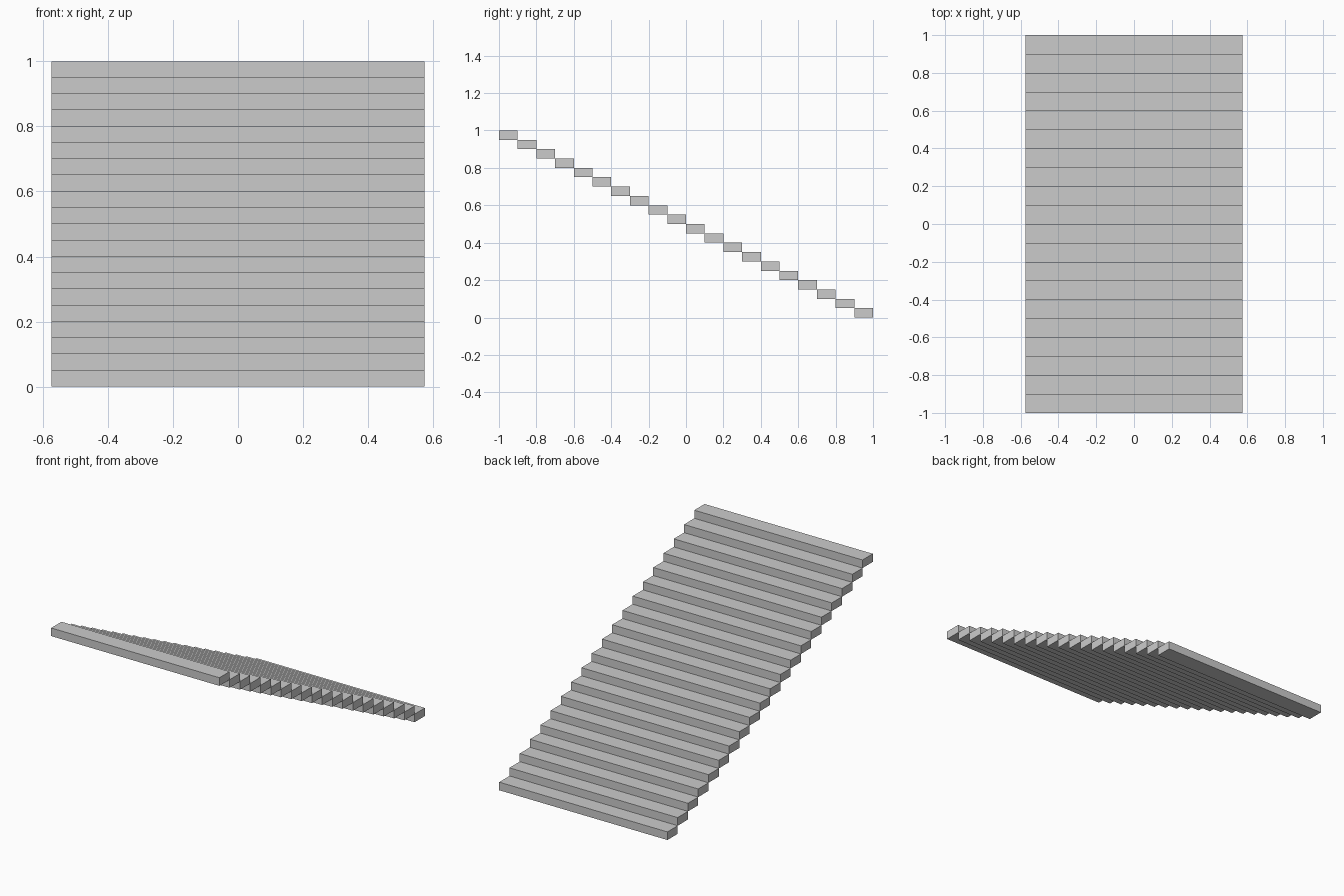
import bpy

if "Cube" in bpy.data.objects:
    bpy.data.objects.remove(bpy.data.objects["Cube"])

STEPS = 20
WIDTH = 1.147
DEPTH = 2.0 / STEPS
RISE = 1.0 / STEPS


def add_box(name, location, size):
    bpy.ops.mesh.primitive_cube_add(size=1, location=location)
    box = bpy.context.object
    box.name = name
    box.scale = size
    bpy.ops.object.transform_apply(location=False, rotation=False, scale=True)
    return box


# Straight flight of slab steps, rising from the back (+y) to the front (-y)
for i in range(STEPS):
    add_box(f"step_{i + 1:02d}",
            (0, 1.0 - (i + 0.5) * DEPTH, (i + 0.5) * RISE),
            (WIDTH, DEPTH, RISE))
